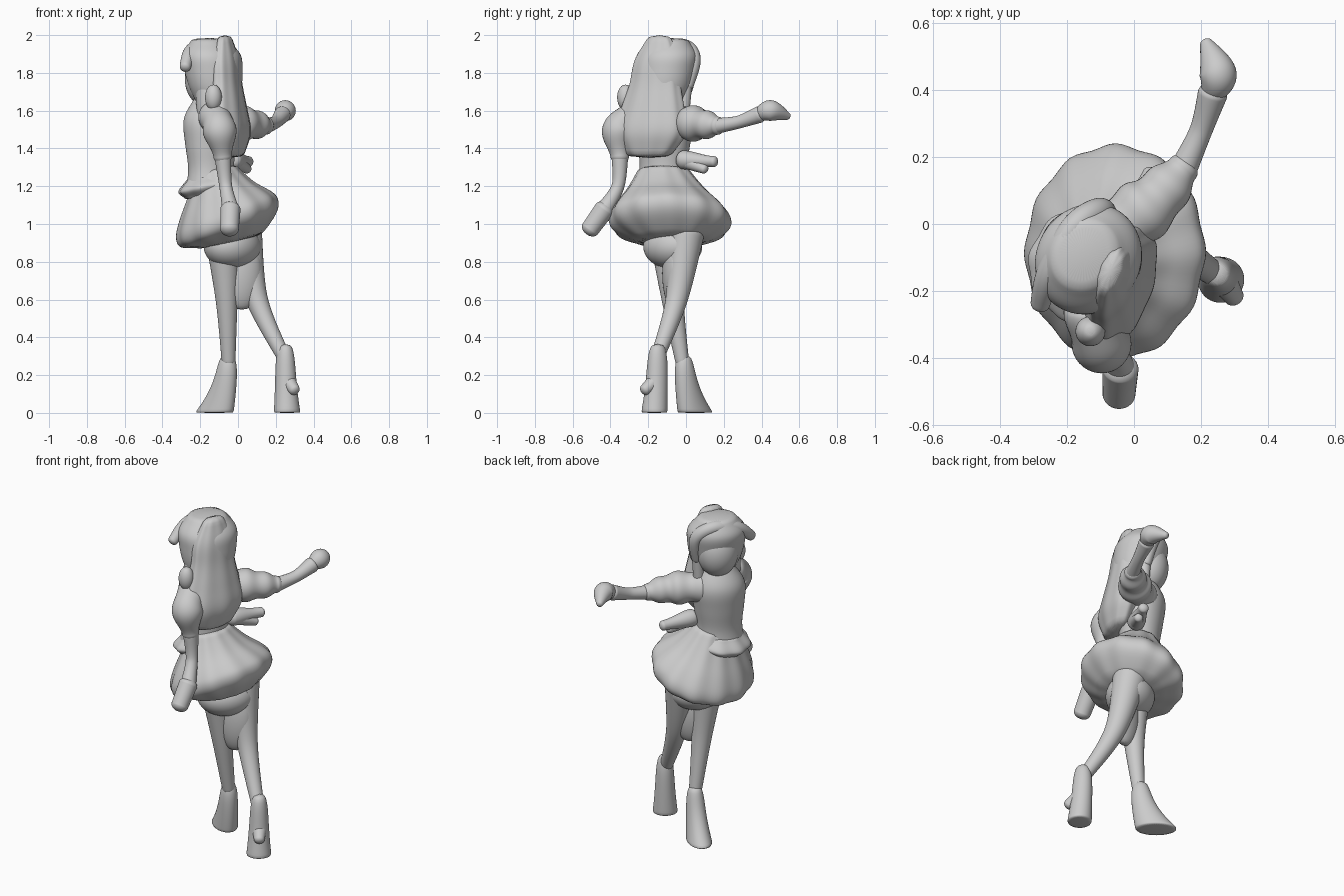
import bpy, bmesh
from math import sin, cos, pi, radians
from mathutils import Vector, Quaternion

cube = bpy.data.objects.get("Cube")
if cube:
    bpy.data.objects.remove(cube, do_unlink=True)

grey = (0.6, 0.6, 0.6, 1)
clay = bpy.data.materials.new("clay_grey")
clay.use_nodes = True
clay.diffuse_color = grey
clay.node_tree.nodes["Principled BSDF"].inputs["Base Color"].default_value = grey


def spline(keys, t):
    """Smooth curve through evenly spaced keys, with t running from 0 to 1."""
    last = len(keys) - 1
    i = min(int(t * last), last - 1)
    u = t * last - i
    before, start, end, after = keys[max(i - 1, 0)], keys[i], keys[i + 1], keys[min(i + 2, last)]
    leave, arrive = (end - before) / 2, (after - start) / 2
    ease = u * u * (3 - 2 * u)
    return (start * (1 - ease) + end * ease
            + leave * (u * (1 - u) ** 2) - arrive * (u * u * (1 - u)))


def skin(name, loops):
    """Bridge a list of point rings, cap the ends and smooth the result."""
    bm = bmesh.new()
    rings = [[bm.verts.new(point) for point in loop] for loop in loops]
    for low, high in zip(rings, rings[1:]):
        for i in range(len(low)):
            bm.faces.new((low[i - 1], low[i], high[i], high[i - 1]))
    bm.faces.new(rings[0])
    bm.faces.new(rings[-1])
    bmesh.ops.recalc_face_normals(bm, faces=bm.faces)
    mesh = bpy.data.meshes.new(name)
    bm.to_mesh(mesh)
    bm.free()
    mesh.materials.append(clay)
    for face in mesh.polygons:
        face.use_smooth = True
    obj = bpy.data.objects.new(name, mesh)
    bpy.context.collection.objects.link(obj)
    smooth = obj.modifiers.new("smooth", "SUBSURF")
    smooth.levels = smooth.render_levels = 1


def ring(centre, long, short, angle, folds=0, depth=0.0, tilt=0.0, sides=48):
    """Level ellipse turned about z, optionally pleated and tilted along x."""
    spin = Quaternion((0, 0, 1), radians(angle))
    loop = []
    for i in range(sides):
        a = 2 * pi * i / sides
        pleat = 1 + depth * cos(folds * a)
        offset = spin @ Vector((long * cos(a), short * sin(a), 0)) * pleat
        offset.z = tilt * offset.x
        loop.append(Vector(centre) + offset)
    return loop


def loft(name, base, top, radii, angle, flat, folds=0, depth=0.0, tilt=0.0, steps=16):
    """Upright form between two centres, its width following evenly spaced radii."""
    loops = []
    for k in range(steps + 1):
        t = k / steps
        r = spline(radii, t)
        loops.append(ring(Vector(base).lerp(Vector(top), t), r, r * flat, angle,
                          folds, depth, tilt * r / max(radii)))
    skin(name, loops)


def limb(name, points, radii, gathers=0, sides=16, steps=24):
    """Round tube through the points, with rounded ends and optional gathers."""
    path = [Vector(p) for p in points]
    heading, frame, loops = Vector((0, 0, 1)), Quaternion(), []
    for k in range(steps + 1):
        t = k / steps
        here = spline(path, t)
        way = (spline(path, min(t + 0.01, 1)) - spline(path, max(t - 0.01, 0))).normalized()
        frame = heading.rotation_difference(way) @ frame
        heading = way
        r = spline(radii, t) * (1 + 0.08 * sin(2 * pi * gathers * t))
        loop = [here + frame @ Vector((cos(a), sin(a), 0)) * r
                for a in (2 * pi * i / sides for i in range(sides))]
        # Rounded cap rings shrink and step outward beyond each end
        caps = [[here + (p - here) * cos(c) + way * r * sin(c) * (1 if k else -1) * 0.6 for p in loop]
                for c in (radians(30), radians(60), radians(80))]
        if k == 0:
            loops += caps[::-1] + [loop]
        elif k == steps:
            loops += [loop] + caps
        else:
            loops.append(loop)
    skin(name, loops)


def ball(name, centre, size, angle=0, steps=12):
    """Ellipsoid with the given half sizes."""
    loops = []
    for k in range(1, steps):
        a = pi * k / steps
        middle = Vector(centre) - Vector((0, 0, size[2] * cos(a)))
        loops.append(ring(middle, size[0] * sin(a), size[1] * sin(a), angle))
    skin(name, loops)


def boot(name, ankle, reach, angle, height, steps=10):
    """Flat sole that leans toward the toe and narrows into a soft shaft."""
    toe = Vector((cos(radians(angle)), sin(radians(angle)), 0)) * reach
    loops = [ring(Vector(ankle) + toe, 0.05 + 0.7 * reach, 0.07, angle)]
    for k in range(steps + 1):
        t = k / steps
        lean = (1 - t) ** 2
        centre = Vector(ankle) + toe * lean + Vector((0, 0, 0.005 + height * t))
        cuff = 1 - 0.4 * t ** 8
        loops.append(ring(centre, (0.055 + 0.7 * reach * lean) * cuff, (0.05 + 0.02 * lean) * cuff, angle))
    skin(name, loops)


# Legs crossing in mid stride
leg_radii = (.1, .06, .037)
limb("front_leg", [(-.08, -.1, .95), (-.06, -.07, .6), (-.05, -.02, .27)], leg_radii)
limb("rear_leg", [(.03, 0, .95), (.1, -.05, .6), (.24, -.15, .3)], leg_radii)
ball("inner_thighs", (.02, -.06, .74), (.11, .065, .2), angle=10)
ball("hips", (-.03, -.07, .88), (.17, .14, .12), angle=50)
boot("front_boot", ankle=(-.055, -.01, 0), reach=.09, angle=140, height=.3)
boot("rear_boot", ankle=(.25, -.15, 0), reach=.02, angle=-60, height=.36)
limb("rear_heel", [(.26, -.16, .17), (.3, -.22, .12)], (.045, .03))

# Dress
loft("bodice", (-.14, -.13, 1.15), (-.15, -.1, 1.7), (.15, .13, .145, .15, .07), angle=50, flat=.88)
loft("waist_ruffle", (-.14, -.12, 1.26), (-.14, -.12, 1.15), (.13, .18, .14),
     angle=50, flat=.95, folds=9, depth=.03, tilt=.2)
loft("skirt", (-.12, -.12, 1.3), (-.03, -.07, .9), (.13, .17, .22, .28, .32, .3, .18),
     angle=90, flat=.83, folds=12, depth=.025, tilt=.4)

# Bow at the hip
bow_knot = (-.03, -.02, 1.34)
limb("bow_loop", [bow_knot, (.055, .15, 1.33)], (.05, .03), gathers=1)
limb("bow_tail", [bow_knot, (.05, .1, 1.29)], (.045, .025))

# Outstretched arm with a gathered sleeve
elbow, wrist, palm = (.15, .17, 1.52), (.2, .28, 1.54), (.235, .39, 1.58)
limb("raised_sleeve", [(-.1, -.05, 1.54), (.05, .06, 1.53), elbow], (.09, .09, .05), gathers=3)
limb("raised_arm", [elbow, wrist, palm], (.042, .035, .046))
limb("raised_hand", [palm, (.25, .45, 1.6), (.215, .54, 1.57)], (.037, .057, .02))

# Lowered arm
cuff, low_wrist = (-.08, -.35, 1.35), (-.04, -.43, 1.08)
limb("lowered_sleeve", [(-.13, -.23, 1.58), (-.1, -.35, 1.51), cuff], (.08, .09, .05), gathers=2)
limb("lowered_arm", [cuff, (-.065, -.36, 1.2), low_wrist], (.045, .035, .045))
limb("lowered_hand", [low_wrist, (-.045, -.51, .97)], (.055, .05))
ball("shoulder_bobble", (-.13, -.32, 1.67), (.045, .045, .07))

# Head, hood and brim
ball("face", (-.17, -.07, 1.77), (.12, .11, .15), angle=55)
loft("hood", (-.11, -.13, 1.64), (-.15, -.09, 1.985), (.12, .15, .165, .165, .1), angle=55, flat=.9)
limb("hood_brim", [(-.28, -.24, 1.83), (-.25, -.14, 1.91), (-.18, -.01, 1.94), (-.1, .04, 1.87), (-.08, .01, 1.73)],
     (.03, .04, .04, .04, .03))

# Long hair, with a lock beside each cheek
loft("long_hair", (-.04, -.2, 1.35), (-.07, -.14, 2), (.12, .2, .175, .14, .125, .06),
     angle=70, flat=.5, folds=9, depth=.025)
limb("left_lock", [(-.16, -.18, 1.76), (-.15, -.2, 1.6), (-.15, -.2, 1.45)], (.07, .07, .05))
limb("right_lock", [(-.08, 0, 1.75), (-.08, -.02, 1.5)], (.035, .03))
